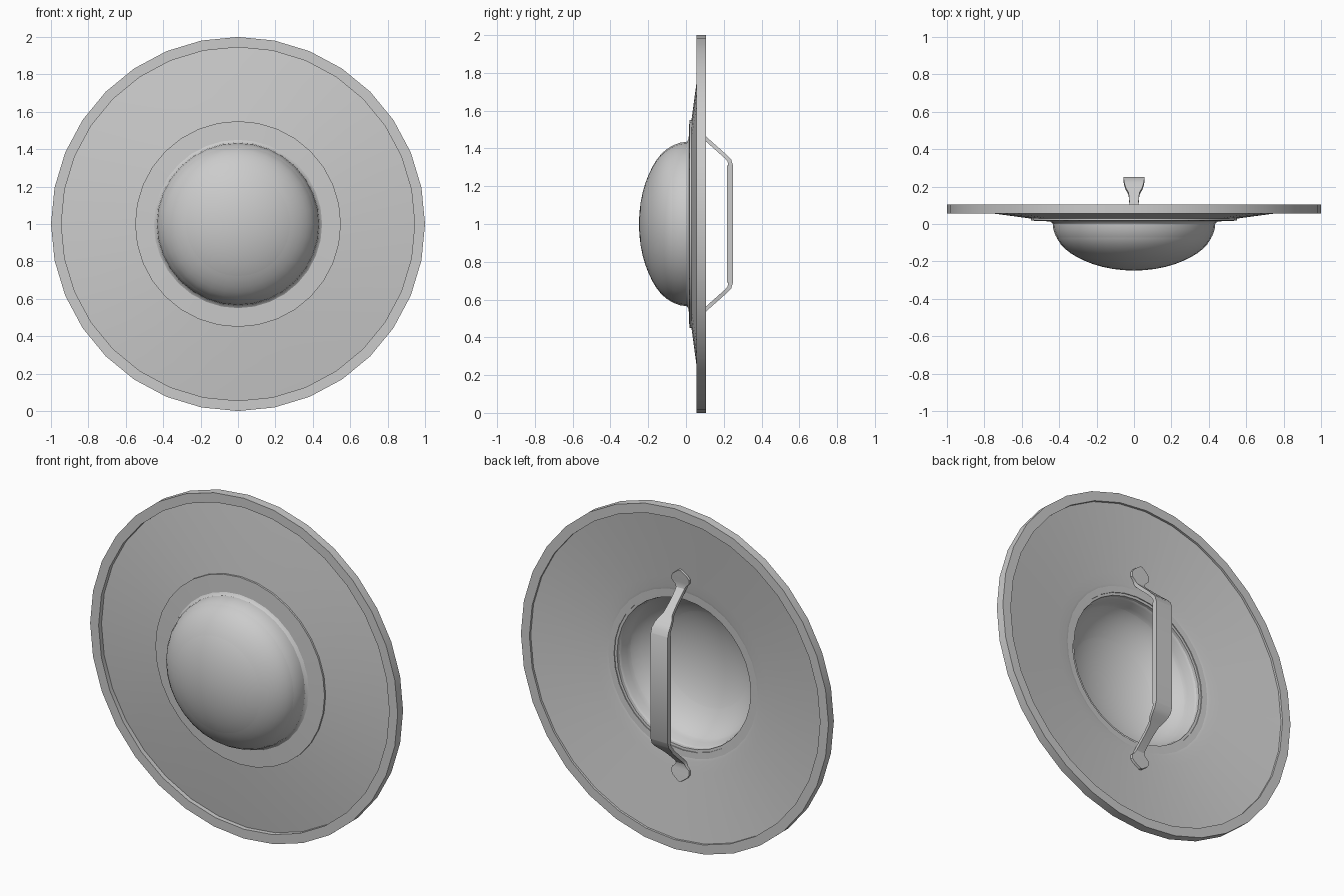
import bpy, bmesh, math
from mathutils import Vector

if "Cube" in bpy.data.objects:
    bpy.data.objects.remove(bpy.data.objects["Cube"])

SEGS = 32
ZC = 1.0  # height of the shield centre


def finish(name, bm, angle=30):
    bmesh.ops.remove_doubles(bm, verts=bm.verts, dist=1e-5)
    bmesh.ops.recalc_face_normals(bm, faces=bm.faces)
    me = bpy.data.meshes.new(name)
    bm.to_mesh(me)
    bm.free()
    ob = bpy.data.objects.new(name, me)
    bpy.context.collection.objects.link(ob)
    bpy.ops.object.select_all(action='DESELECT')
    ob.select_set(True)
    bpy.context.view_layer.objects.active = ob
    bpy.ops.object.shade_smooth_by_angle(angle=math.radians(angle))
    return ob


def lathe(name, profile, closed=False, segs=SEGS):
    """Turn a (radius, y) profile around the shield axis."""
    bm = bmesh.new()
    pts = profile + profile[:1] if closed else profile
    vs = [bm.verts.new((0, y, ZC + r)) for r, y in pts]
    es = [bm.edges.new(p) for p in zip(vs, vs[1:])]
    bmesh.ops.spin(bm, geom=vs + es, cent=(0, 0, ZC), axis=(0, 1, 0),
                   angle=math.tau, steps=segs, use_merge=False)
    return finish(name, bm)


def dome(radius, depth, y0, n=12):
    """Elliptical quarter arc from the edge to the pole."""
    return [(radius * math.cos(a), y0 - depth * math.sin(a))
            for a in (math.pi / 2 * i / n for i in range(n + 1))]


# Outer rim band
lathe("rim", [(0.945, 0.055), (1, 0.055), (1, 0.105), (0.945, 0.105)], closed=True)

# Board and boss: front face, domed boss, then the hollow back with a soft lip
front = [(0.96, 0.084), (0.55, 0.029), (0.45, 0.021), (0.435, 0.02)] + dome(0.435, 0.255, 0.006)
back = [(0.96, 0.094), (0.56, 0.039), (0.50, 0.031), (0.475, 0.026),
        (0.452, 0.016), (0.436, 0.004), (0.428, -0.012)] + dome(0.424, 0.22, -0.024)[1:]
lathe("board_front", front)
lathe("board_back", back)

# Flat collar around the boss
lathe("boss_collar", [(0.45, 0.014), (0.55, 0.018), (0.55, 0.032), (0.45, 0.026)], closed=True)

# Handle strap: (distance from centre, y, half width, thickness), upper half
half = [(0.31, 0.234, 0.055, 0.032), (0.312, 0.236, 0.055, 0.024),
        (0.335, 0.23, 0.055, 0.022), (0.355, 0.213, 0.052, 0.02),
        (0.375, 0.19, 0.045, 0.02), (0.40, 0.162, 0.029, 0.02),
        (0.44, 0.117, 0.025, 0.02), (0.49, 0.062, 0.025, 0.02),
        (0.51, 0.045, 0.027, 0.02), (0.53, 0.041, 0.036, 0.02),
        (0.548, 0.042, 0.055, 0.02), (0.575, 0.046, 0.058, 0.02),
        (0.592, 0.048, 0.046, 0.02), (0.608, 0.05, 0.026, 0.02),
        (0.622, 0.052, 0.006, 0.02)]
path = [(-d, y, w, t) for d, y, w, t in reversed(half)] + half
bm = bmesh.new()
rings = []
for i, (d, y, w, t) in enumerate(path):
    a, b = path[max(i - 1, 0)], path[min(i + 1, len(path) - 1)]
    tan = Vector((0, b[1] - a[1], b[0] - a[0])).normalized()
    n = Vector((0, tan.z, -tan.y)) * t / 2
    if t > 0.03:  # grip ends stay square
        n = Vector((0, t / 2, 0))
    c = Vector((0, y, ZC + d))
    x = Vector((w, 0, 0))
    rings.append([bm.verts.new(c + p) for p in (-x - n, x - n, x + n, n - x)])
for r, s in zip(rings, rings[1:]):
    for k in range(4):
        bm.faces.new((r[k], r[(k + 1) % 4], s[(k + 1) % 4], s[k]))
bm.faces.new(rings[0])
bm.faces.new(rings[-1])
finish("handle", bm)
